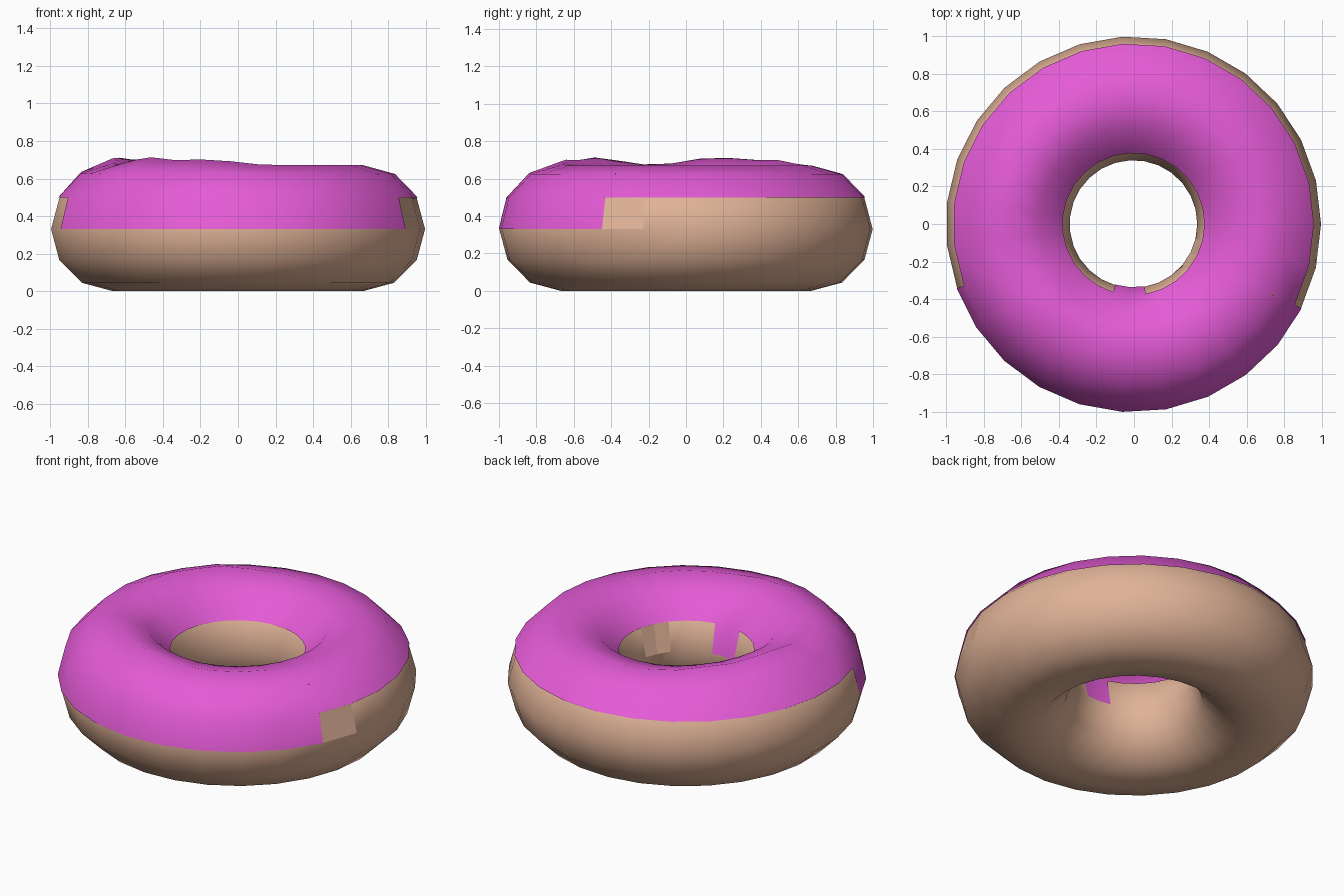
import bpy
import bmesh
from math import sin, cos, pi, exp
from mathutils import Vector

if "Cube" in bpy.data.objects:
    bpy.data.objects.remove(bpy.data.objects["Cube"], do_unlink=True)

RINGS, SIDES = 27, 12          # segments around the ring and around the tube
MAJOR, MINOR = 0.67, 0.33


def material(name, rgb):
    mat = bpy.data.materials.new(name)
    mat.use_nodes = True
    mat.diffuse_color = (*rgb, 1)
    mat.node_tree.nodes["Principled BSDF"].inputs["Base Color"].default_value = (*rgb, 1)
    return mat


def ring_mesh(name, mat, keep, place, flat=lambda i, j: False):
    """Build the ring cells chosen by keep(i, j), with points given by place(a, b)."""
    bm = bmesh.new()
    verts = {}

    def vert(i, j):
        key = (i % RINGS, j % SIDES)
        if key not in verts:
            verts[key] = bm.verts.new(place(2 * pi * key[0] / RINGS, 2 * pi * key[1] / SIDES))
        return verts[key]

    for i in range(RINGS):
        for j in range(SIDES):
            if keep(i, j):
                face = bm.faces.new([vert(i, j), vert(i + 1, j), vert(i + 1, j + 1), vert(i, j + 1)])
                face.smooth = not flat(i, j)
    mesh = bpy.data.meshes.new(name)
    bm.to_mesh(mesh)
    bm.free()
    mesh.materials.append(mat)
    obj = bpy.data.objects.new(name, mesh)
    bpy.context.collection.objects.link(obj)
    return obj


def on_tube(a, b, lift=0.0):
    r = MAJOR + (MINOR + lift) * cos(b)
    return Vector((r * cos(a) - 0.003, r * sin(a), MINOR + (MINOR + lift) * sin(b)))


dough_mat = material("tan dough", (0.75, 0.45, 0.31))
icing_mat = material("pink icing", (0.78, 0.105, 0.68))
sprinkle_mat = material("yellow sprinkle", (0.6, 0.5, 0.05))

# Dough ring, with a few flat cells beside the drips
ring_mesh("dough", dough_mat, lambda i, j: True, on_tube,
          lambda i, j: (i, j) in {(25, 0), (24, 5), (25, 5)})

# Icing with soft lumps, a wide drip at the front and a small one in the hole
LUMPS = [(-0.46, -0.45, 0.043), (-0.64, 0.15, 0.043), (-0.15, -0.64, 0.03), (-0.48, 0.45, 0.03)]


def icing_cell(i, j):
    return 1 <= j <= 4 or (j == 0 and 15 <= i <= 24) or (j == 5 and i in (19, 20))


def icing_point(a, b):
    p = on_tube(a, b, 0.003 + 0.008 * max(0, sin(b)))
    for x, y, height in LUMPS:
        d2 = (p.x - x) ** 2 + (p.y - y) ** 2
        p.z += height * exp(-d2 / 0.035) * max(0, sin(b)) ** 2
    return p


ring_mesh("icing", icing_mat, icing_cell, icing_point)

# Single tiny sprinkle on the icing
bpy.ops.mesh.primitive_cylinder_add(vertices=8, radius=0.006, depth=0.022,
                                    location=(0.74, -0.37, 0.621), rotation=(pi / 2, 0, 0.6))
sprinkle = bpy.context.object
sprinkle.name = "sprinkle"
sprinkle.data.materials.append(sprinkle_mat)
bpy.ops.object.shade_smooth_by_angle()
